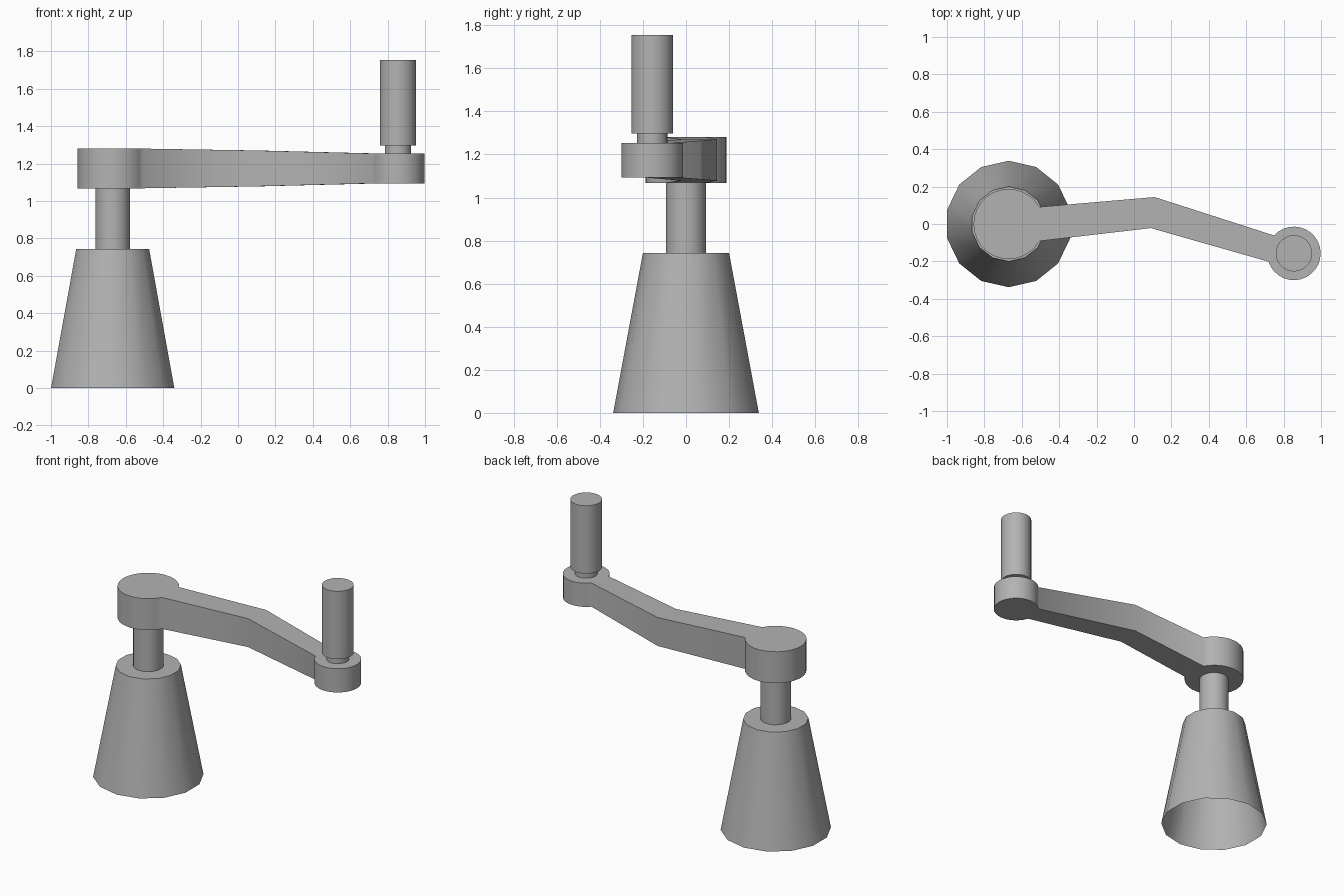
import bpy, bmesh
from math import sin, cos, radians, pi

if "Cube" in bpy.data.objects:
    bpy.data.objects.remove(bpy.data.objects["Cube"])

HUB = (-0.67, 0.0)
END = (0.855, -0.157)

grey = bpy.data.materials.new("dark_grey")
grey.diffuse_color = (0.45, 0.45, 0.45, 1)
grey.use_nodes = True
grey.node_tree.nodes["Principled BSDF"].inputs["Base Color"].default_value = grey.diffuse_color


def finish(bm, name):
    bmesh.ops.recalc_face_normals(bm, faces=bm.faces)
    me = bpy.data.meshes.new(name)
    bm.to_mesh(me)
    bm.free()
    me.materials.append(grey)
    ob = bpy.data.objects.new(name, me)
    bpy.context.collection.objects.link(ob)
    bpy.ops.object.select_all(action='DESELECT')
    ob.select_set(True)
    bpy.context.view_layer.objects.active = ob
    bpy.ops.object.shade_smooth_by_angle(angle=radians(75))
    return ob


def turned(name, centre, profile, sides, cap_top):
    """Lathe a (radius, z) profile around a vertical axis, open at the bottom."""
    bm = bmesh.new()
    rings = []
    for r, z in profile:
        ring = []
        for i in range(sides):
            a = pi / 2 + 2 * pi * i / sides
            ring.append(bm.verts.new((centre[0] + r * cos(a), centre[1] + r * sin(a), z)))
        rings.append(ring)
    for lo, hi in zip(rings, rings[1:]):
        for i in range(sides):
            j = (i + 1) % sides
            bm.faces.new((lo[i], lo[j], hi[j], hi[i]))
    if cap_top:
        bm.faces.new(rings[-1])
    return finish(bm, name)


def arc(centre, r, start, stop, steps):
    pts = []
    for i in range(steps + 1):
        a = radians(start + (stop - start) * i / steps)
        pts.append((centre[0] + r * cos(a), centre[1] + r * sin(a)))
    return pts


# Base and shaft
turned("base", HUB, [(0.338, 0), (0.2, 0.743)], 14, True)
turned("shaft", HUB, [(0.093, 0.743), (0.093, 1.068)], 28, False)

# Crank arm: round hub, bent tapering bar and round end as one outline
hub = arc(HUB, 0.188, 29, 331, 24)
end = arc(END, 0.143, -162, 138, 24)
bend_low, bend_high = (0.09, -0.022), (0.11, 0.144)

bm = bmesh.new()
sides = []
for sign in (-1, 1):
    def ring(pts, half):
        return [bm.verts.new((x, y, 1.174 + sign * half)) for x, y in pts]
    h, e = ring(hub, 0.106), ring(end, 0.08)
    lo, hi = ring([bend_low, bend_high], 0.096)
    bm.faces.new(h)
    bm.faces.new(e)
    bm.faces.new((h[-1], lo, hi, h[0]))
    bm.faces.new((lo, e[0], e[-1], hi))
    sides.append(h + [lo] + e + [hi])
bottom, top = sides
for i in range(len(bottom)):
    j = (i + 1) % len(bottom)
    bm.faces.new((bottom[i], bottom[j], top[j], top[i]))
finish(bm, "crank_arm")

# Neck and handle grip
turned("handle", END, [(0.07, 1.254), (0.07, 1.297), (0.097, 1.297), (0.097, 1.755)], 28, True)
